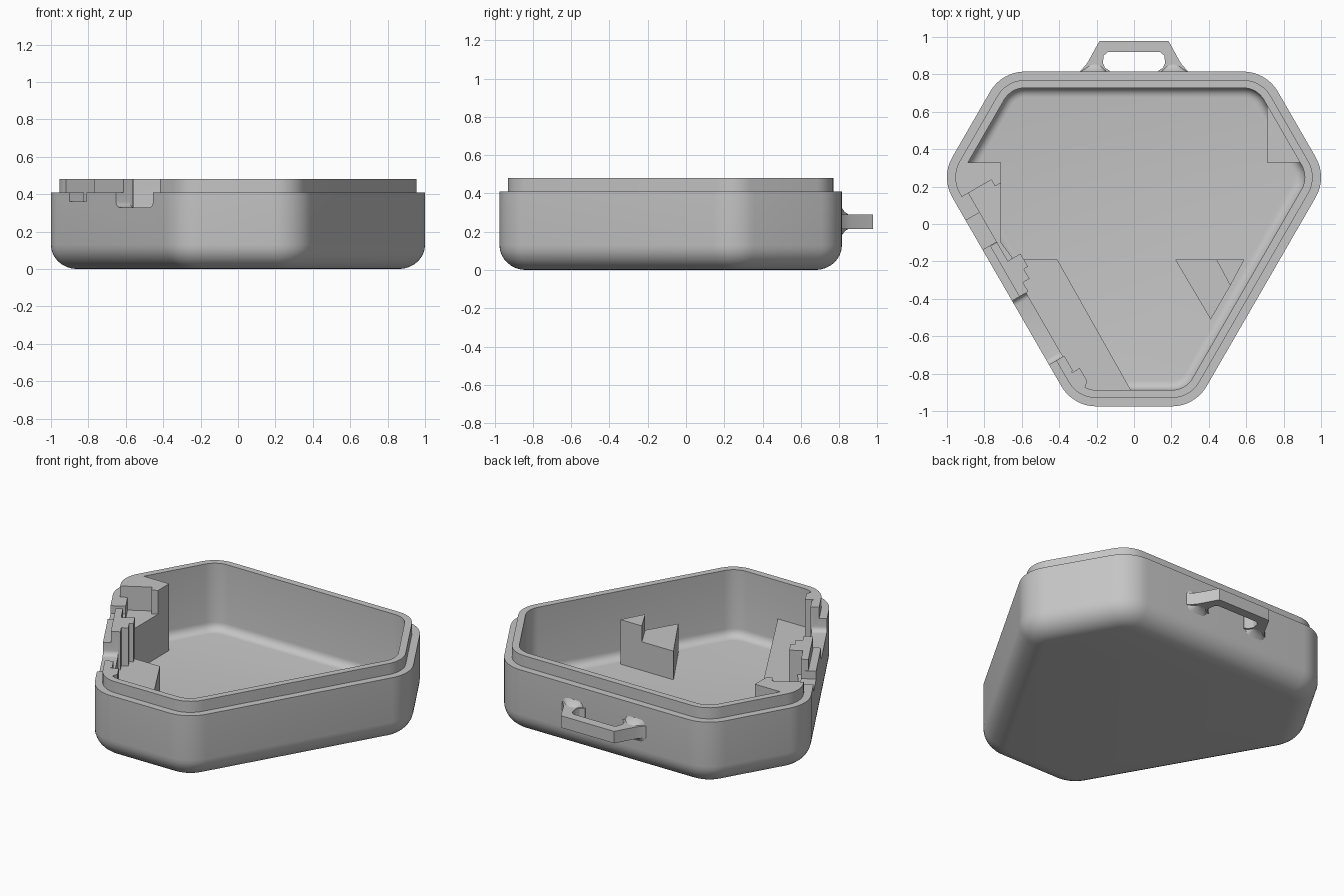
import bpy, bmesh, math
from mathutils import Vector

cube = bpy.data.objects.get("Cube")
if cube:
    bpy.data.objects.remove(cube, do_unlink=True)

grey = bpy.data.materials.new("grey plastic")
grey.use_nodes = True
grey.diffuse_color = (0.56, 0.56, 0.56, 1)
grey.node_tree.nodes["Principled BSDF"].inputs["Base Color"].default_value = (0.56, 0.56, 0.56, 1)

CENTRE = Vector((0, 0.03))
LONG, SHORT, CORNER = 0.785, 1.005, 0.215   # wall distances and corner radius
STEP, RIM, FLOOR, SHELF = 0.41, 0.48, 0.06, 0.33


def finish(bm, name, smooth=True):
    bmesh.ops.recalc_face_normals(bm, faces=bm.faces[:])
    mesh = bpy.data.meshes.new(name)
    bm.to_mesh(mesh)
    bm.free()
    mesh.materials.append(grey)
    ob = bpy.data.objects.new(name, mesh)
    bpy.context.collection.objects.link(ob)
    if smooth:
        shade(ob)
    return ob


def shade(ob):
    bpy.ops.object.select_all(action='DESELECT')
    ob.select_set(True)
    bpy.context.view_layer.objects.active = ob
    bpy.ops.object.shade_smooth_by_angle(angle=math.radians(32))


def loft(bm, rings):
    """Skin a list of closed rings and cap both ends."""
    loops = [[bm.verts.new(p) for p in ring] for ring in rings]
    n = len(loops[0])
    for a, b in zip(loops, loops[1:]):
        for i in range(n):
            bm.faces.new((a[i], a[(i + 1) % n], b[(i + 1) % n], b[i]))
    bm.faces.new(loops[0])
    bm.faces.new(loops[-1])


def prism(name, outline, z0, z1, smooth=False):
    bm = bmesh.new()
    loft(bm, [[(x, y, z) for x, y in outline] for z in (z0, z1)])
    return finish(bm, name, smooth)


def case_ring(inset, z, steps=8):
    """Rounded six-sided outline, moved inwards by inset."""
    r = max(CORNER - inset, 0.03)
    points = []
    for i in range(6):
        a = math.radians(90 + 60 * i)
        d, e = [(SHORT if (i + k) % 2 else LONG) - inset - r for k in (0, 1)]
        mid = a + math.radians(30)
        along = Vector((math.cos(mid), math.sin(mid)))
        across = Vector((-along.y, along.x))
        c = CENTRE + along * (d + e) / math.sqrt(3) + across * (e - d)
        for k in range(steps + 1):
            t = a + math.radians(60) * k / steps
            points.append((c.x + r * math.cos(t), c.y + r * math.sin(t), z))
    return points


# Case: outer shell, stepped rim, inner wall and floor in one skin
profile = []
for k in range(9):
    t = math.pi / 2 * k / 8
    profile.append((0.14 * (1 - math.sin(t)), 0.13 * (1 - math.cos(t))))
profile += [(0, STEP), (0.045, STEP), (0.045, RIM), (0.087, RIM)]
for k in range(6):
    t = math.pi / 2 * k / 5
    profile.append((0.087 + 0.05 * (1 - math.cos(t)), FLOOR + 0.05 * (1 - math.sin(t))))
bm = bmesh.new()
loft(bm, [case_ring(inset, z) for inset, z in profile])
case = finish(bm, "case", False)

# Port openings in the left front wall, measured along that wall
NORMAL = Vector((-math.sqrt(3) / 2, -0.5))
ALONG = Vector((0.5, -math.sqrt(3) / 2))
WALL = CENTRE + NORMAL * LONG


def on_wall(u, depth):
    p = WALL + ALONG * u - NORMAL * depth
    return p.x, p.y


def cut_wall(u0, u1, z, radius=0):
    """Remove the wall between u0 and u1 above z, with round lower corners."""
    shape = [(u1, 0.7), (u0, 0.7)]
    if radius:
        for side, start in ((u0 + radius, 180), (u1 - radius, 270)):
            for k in range(6):
                t = math.radians(start + 18 * k)
                shape.append((side + radius * math.cos(t), z + radius + radius * math.sin(t)))
    else:
        shape += [(u0, z), (u1, z)]
    bm = bmesh.new()
    loft(bm, [[(*on_wall(u, d), h) for u, h in shape] for d in (-0.1, 0.14)])
    cutter = finish(bm, "cutter", False)
    cutter.hide_render = True
    mod = case.modifiers.new("opening", 'BOOLEAN')
    mod.operation, mod.solver, mod.object = 'DIFFERENCE', 'EXACT', cutter
    bpy.context.view_layer.objects.active = case
    bpy.ops.object.modifier_apply(modifier=mod.name)
    bpy.data.objects.remove(cutter, do_unlink=True)


cut_wall(-0.56, -0.256, STEP)
cut_wall(-0.44, -0.26, 0.36)
cut_wall(0.056, 0.45, SHELF, 0.03)
shade(case)

# Tall corner block and its lower shelf
prism("corner_block", [(-0.71, 0.33), (-0.9, 0.33), (-0.94, 0.25), on_wall(-0.56, 0.057),
                       on_wall(-0.56, 0.227), on_wall(-0.52, 0.227), (-0.71, 0.22)], 0.04, RIM)
prism("corner_shelf", [(-0.71, 0.32), (-0.86, 0.32), on_wall(-0.56, 0.06),
                       on_wall(-0.1, 0.06), (-0.65, -0.18), (-0.71, -0.1)], 0.04, SHELF)

# Posts on either side of the wide opening
prism("port_post", [on_wall(u, d) for u, d in
                    ((-0.14, 0.06), (-0.14, 0.165), (-0.06, 0.165), (-0.06, 0.14),
                     (0.0, 0.14), (0.0, 0.1), (0.056, 0.1), (0.056, 0.06))], 0.04, RIM)
prism("front_post", [on_wall(0.45, 0.06), on_wall(0.45, 0.095), on_wall(0.54, 0.095),
                     (-0.34, -0.8), (-0.29, -0.77), (-0.25, -0.84), (-0.27, -0.9)], 0.04, RIM)

# Low supports standing on the floor
prism("front_support", [(-0.41, -0.19), (-0.64, -0.19), on_wall(0.0, 0.07),
                        on_wall(0.5, 0.07), (-0.25, -0.9), (-0.01, -0.9)], 0.04, 0.24)
prism("side_support", [(0.22, -0.19), (0.44, -0.19), (0.515, -0.33), (0.41, -0.51)], 0.04, 0.24)
prism("side_support_stop", [(0.44, -0.19), (0.59, -0.19), (0.515, -0.33)], 0.04, 0.34)
prism("side_corner_support", [(0.71, 0.33), (0.91, 0.33), (0.71, 0.65)], 0.04, 0.24)

# Carrying loop on the back wall
half = [(0.31, 0.8), (0.28, 0.825), (0.25, 0.86), (0.185, 0.978)]
inner = [(0.14, 0.92), (0.162, 0.9), (0.167, 0.86), (0.155, 0.835), (0.13, 0.82), (0.13, 0.8)]
right = half[::-1]
outline = half + [(-x, y) for x, y in right] + [(-x, y) for x, y in inner[::-1]] + inner
prism("loop", outline, 0.215, 0.29, True)

# Flared roots joining the loop to the wall
for side, name in ((1, "loop_root_left"), (-1, "loop_root_right")):
    rings = []
    for k in range(6):
        f = (1 - k / 5) ** 2
        y = 0.808 + 0.05 * k / 5
        x0, x1, h = 0.167 - 0.03 * f, 0.25 + 0.05 * f, 0.037 + 0.045 * f
        corners = []
        for j in range(16):
            t = math.tau * j / 16
            c, s = math.cos(t), math.sin(t)
            px = math.copysign(abs(c) ** 0.5, c)
            pz = math.copysign(abs(s) ** 0.5, s)
            corners.append((side * ((x0 + x1) / 2 + px * (x1 - x0) / 2), y, 0.2525 + pz * h))
        rings.append(corners)
    bm = bmesh.new()
    loft(bm, rings)
    finish(bm, name)
